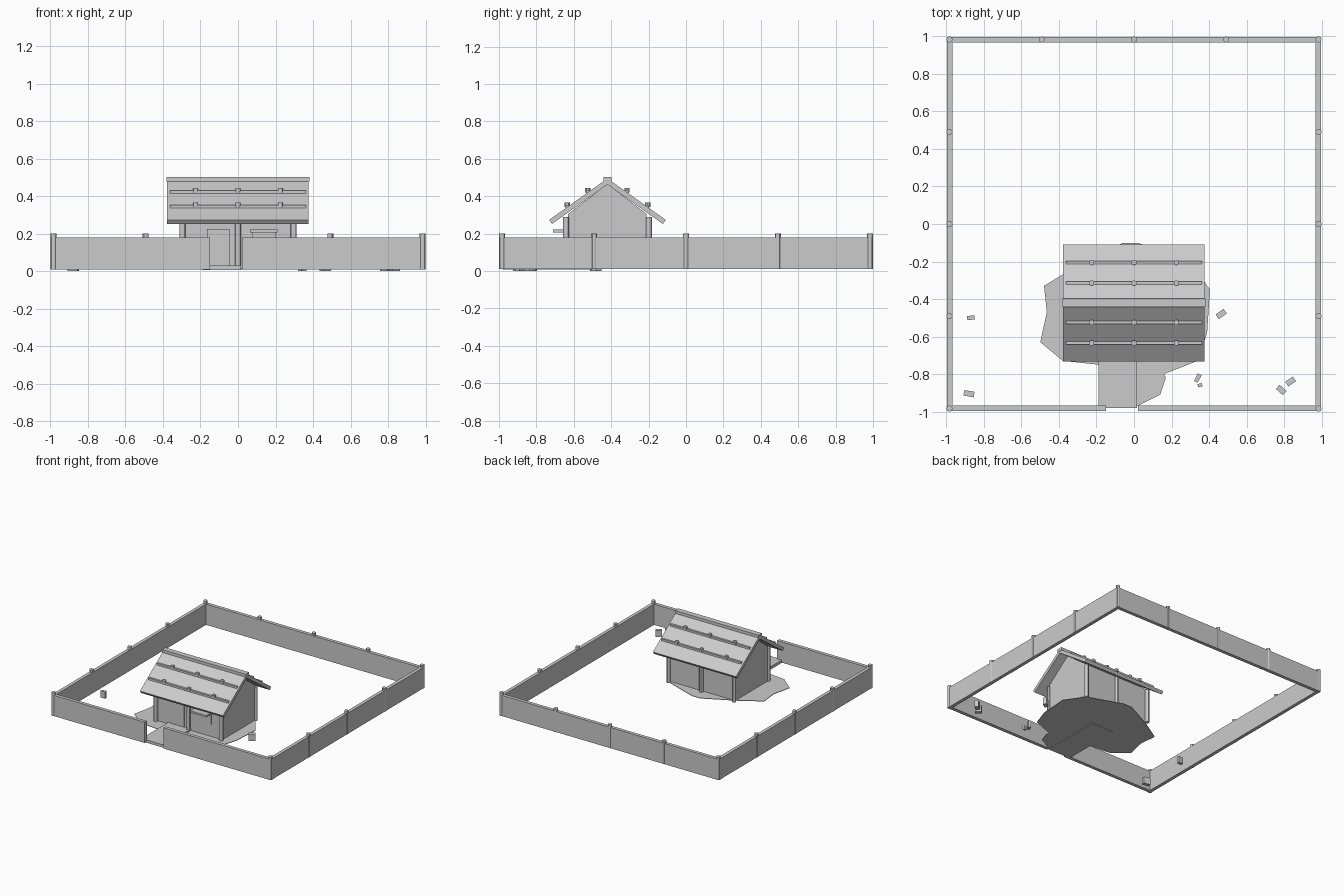
import bpy, bmesh, math
from mathutils import Matrix

cube = bpy.data.objects.get("Cube")
if cube:
    bpy.data.objects.remove(cube, do_unlink=True)

grey = bpy.data.materials.new("plain grey")
grey.use_nodes = True
colour = (0.6, 0.6, 0.6, 1)
grey.diffuse_color = colour
grey.node_tree.nodes["Principled BSDF"].inputs["Base Color"].default_value = colour


def finish(name, bm, smooth=False):
    bmesh.ops.recalc_face_normals(bm, faces=bm.faces)
    mesh = bpy.data.meshes.new(name)
    bm.to_mesh(mesh)
    bm.free()
    mesh.materials.append(grey)
    obj = bpy.data.objects.new(name, mesh)
    bpy.context.collection.objects.link(obj)
    if smooth:
        bpy.ops.object.select_all(action="DESELECT")
        obj.select_set(True)
        bpy.context.view_layer.objects.active = obj
        bpy.ops.object.shade_smooth_by_angle()
    return obj


def box(name, x, y, z, turn=0):
    """Box from ranges, turned about its own upright axis."""
    ranges = (x, y, z)
    centre = Matrix.Translation([(a + b) / 2 for a, b in ranges])
    size = Matrix.Diagonal([b - a for a, b in ranges] + [1])
    bm = bmesh.new()
    bmesh.ops.create_cube(bm, size=1, matrix=centre @ Matrix.Rotation(math.radians(turn), 4, "Z") @ size)
    return finish(name, bm)


def post(name, x, y, z0, z1, r):
    bm = bmesh.new()
    bmesh.ops.create_cone(bm, cap_ends=True, segments=12, radius1=r, radius2=r, depth=z1 - z0,
                          matrix=Matrix.Translation((x, y, (z0 + z1) / 2)))
    return finish(name, bm, True)


def extrude(name, points, place, vector):
    """Flat outline placed in space and pushed along a vector."""
    bm = bmesh.new()
    face = bm.faces.new([bm.verts.new(place(*p)) for p in points])
    new = bmesh.ops.extrude_face_region(bm, geom=[face])["geom"]
    bmesh.ops.translate(bm, vec=vector, verts=[v for v in new if isinstance(v, bmesh.types.BMVert)])
    return finish(name, bm)


# Fence panels and posts, with a gate gap in front
base, top = 0.01, 0.18
inner, outer = 0.968, 0.996
box("fence_front_right", (-outer, -0.15), (-outer, -inner), (base, top))
box("fence_front_left", (0.02, outer), (-outer, -inner), (base, top))
box("fence_back", (-outer, outer), (inner, outer), (base, top))
for side, name in ((-1, "right"), (1, "left")):
    box("fence_" + name, sorted((side * inner, side * outer)), (-outer, outer), (base, top))
    for i in range(5):
        post("fence_post_" + name, side * 0.984, -0.984 + i * 0.492, base, 0.2, 0.016)
for i in (-1, 0, 1):
    post("fence_post_back", i * 0.492, 0.984, base, 0.2, 0.016)

# Ground patch and raised path
patch = [(0.02, -0.97), (0.14, -0.91), (0.17, -0.82), (0.16, -0.8), (0.34, -0.73), (0.39, -0.58),
         (0.405, -0.35), (0.3, -0.2), (0.02, -0.1), (-0.06, -0.1), (-0.3, -0.22), (-0.48, -0.33),
         (-0.465, -0.47), (-0.5, -0.63), (-0.38, -0.73), (-0.19, -0.75), (-0.1, -0.93)]
extrude("ground_patch", patch, lambda x, y: (x, y, 0.012), (0, 0, 0.004))
box("path", (-0.19, 0.015), (-0.98, -0.47), (0.007, 0.03))

# House body with gables
mid = -0.42
walls = [(mid - 0.21, 0.012), (mid + 0.21, 0.012), (mid + 0.21, 0.305), (mid, 0.465), (mid - 0.21, 0.305)]
extrude("house_walls", walls, lambda y, z: (-0.3, y, z), (0.6, 0, 0))
for x in (-0.297, 0, 0.297):
    for side in (-1, 1):
        post("house_post", x, mid + side * 0.222, 0.012, 0.29, 0.016)

# Door, window and its awning
box("door", (-0.165, -0.045), (-0.638, -0.625), (0.03, 0.225))
box("window", (0.075, 0.2), (-0.638, -0.625), (0.115, 0.205))
box("window_awning", (0.065, 0.21), (-0.71, -0.625), (0.207, 0.222))

# Roof slabs, battens and pegs on both slopes
slope = 0.71
for side in (-1, 1):
    slab = [(0, 0.495), (0.312, 0.495 - 0.312 * slope), (0.296, 0.252), (0, 0.463)]
    extrude("roof_slab", slab, lambda d, z: (-0.378, mid + side * d, z), (0.754, 0, 0))
    for d in (0.105, 0.215):
        z = 0.495 - d * slope
        box("roof_batten", (-0.362, 0.362), (mid + side * d - 0.008, mid + side * d + 0.008), (z - 0.012, z + 0.01))
        for x in (-0.226, 0, 0.226):
            post("roof_peg", x, mid + side * d, z, z + 0.024, 0.014)
box("ridge_cap", (-0.38, 0.38), (mid - 0.022, mid + 0.022), (0.478, 0.503))

# Loose blocks in the yard: x, y, length, width, turn
for x, y, length, width, turn in (
        (-0.87, -0.5, 0.04, 0.022, 5), (-0.88, -0.905, 0.055, 0.03, -10),
        (0.465, -0.48, 0.052, 0.03, 35), (0.34, -0.822, 0.045, 0.022, 62),
        (0.352, -0.86, 0.024, 0.018, 10), (0.785, -0.885, 0.05, 0.03, -42),
        (0.835, -0.84, 0.05, 0.03, 35)):
    tall = 0.03 if length < 0.03 else 0.055
    box("loose_block", (x - length / 2, x + length / 2), (y - width / 2, y + width / 2), (0, tall), turn)
